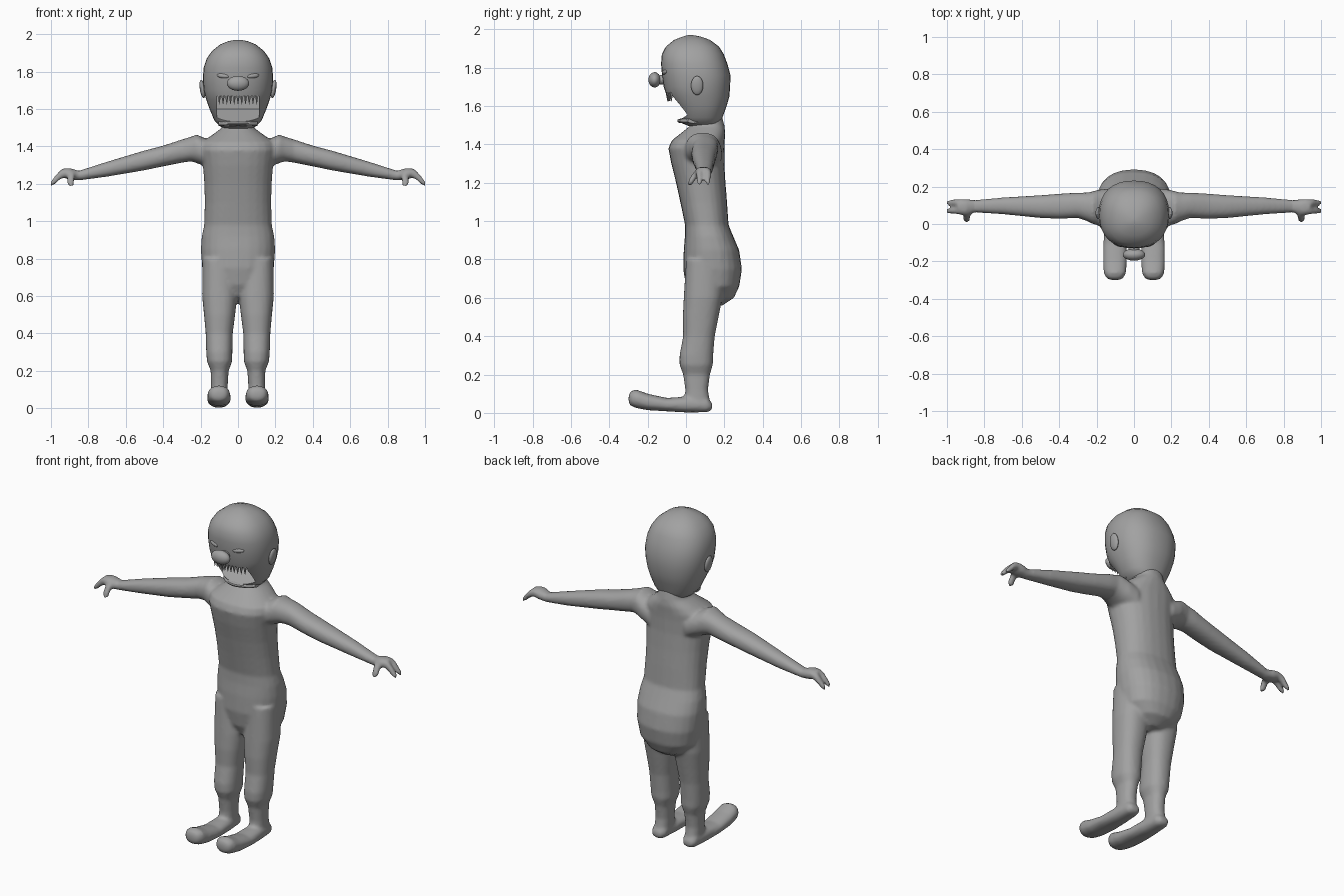
import bpy, bmesh, math
from mathutils import Matrix

if "Cube" in bpy.data.objects:
    bpy.data.objects.remove(bpy.data.objects["Cube"])

grey = bpy.data.materials.new("clay grey")
grey.diffuse_color = (0.36, 0.36, 0.36, 1)
grey.use_nodes = True
grey.node_tree.nodes["Principled BSDF"].inputs["Base Color"].default_value = grey.diffuse_color


def loft(bm, axis, rings, mirror=False, n=24, power=2.3):
    """Closed skin through rounded rings (t, a0, a1, b0, b1) along an axis."""
    for side in ((1, -1) if mirror else (1,)):
        loops = []
        for t, a0, a1, b0, b1 in rings:
            loop = []
            for i in range(n):
                w = 2 * math.pi * i / n
                c, s = math.cos(w), math.sin(w)
                a = (a0 + a1) / 2 + (a1 - a0) / 2 * math.copysign(abs(c) ** (2 / power), c)
                b = (b0 + b1) / 2 + (b1 - b0) / 2 * math.copysign(abs(s) ** (2 / power), s)
                x, y, z = {'x': (t, a, b), 'y': (a, t, b), 'z': (a, b, t)}[axis]
                loop.append(bm.verts.new((side * x, y, z)))
            loops.append(loop)
        faces = [bm.faces.new((p[i], p[(i + 1) % n], q[(i + 1) % n], q[i]))
                 for p, q in zip(loops, loops[1:]) for i in range(n)]
        faces += [bm.faces.new(loops[0]), bm.faces.new(loops[-1])]
        bmesh.ops.recalc_face_normals(bm, faces=faces)


def finish(name, bm, material=True):
    mesh = bpy.data.meshes.new(name)
    bm.to_mesh(mesh)
    bm.free()
    ob = bpy.data.objects.new(name, mesh)
    bpy.context.collection.objects.link(ob)
    if material:
        mesh.materials.append(grey)
    return ob


def activate(ob):
    bpy.ops.object.select_all(action='DESELECT')
    ob.select_set(True)
    bpy.context.view_layer.objects.active = ob


def smooth(ob, angle=40):
    activate(ob)
    bpy.ops.object.shade_smooth_by_angle(angle=math.radians(angle))


def ellipsoid(name, center, size, yaw=0, roll=0):
    bm = bmesh.new()
    m = (Matrix.Translation(center) @ Matrix.Rotation(yaw, 4, 'Z')
         @ Matrix.Rotation(roll, 4, 'Y') @ Matrix.Diagonal((*size, 1)))
    bmesh.ops.create_uvsphere(bm, u_segments=20, v_segments=12, radius=1, matrix=m)
    ob = finish(name, bm)
    smooth(ob, 80)
    return ob


# Body: torso, legs, feet, arms and fingers blended into one skin
bm = bmesh.new()
torso = [(.56, .04, .12, .19), (.60, .12, .03, .25), (.66, .175, .0, .278),
         (.75, .192, -.015, .292), (.85, .199, -.012, .277), (.92, .194, -.006, .247),
         (.98, .181, -.005, .222), (1.1, .178, -.03, .214), (1.2, .18, -.052, .206),
         (1.3, .188, -.077, .2), (1.38, .2, -.092, .2), (1.42, .195, -.075, .202),
         (1.46, .14, -.025, .205), (1.5, .085, .025, .2), (1.56, .078, .03, .185)]
loft(bm, 'z', [(z, -w, w, f, b) for z, w, f, b in torso])
loft(bm, 'z', [(.8, .02, .19, .0, .2), (.6, .004, .192, -.012, .19),
               (.5, .015, .182, -.017, .17), (.4, .028, .173, -.015, .15),
               (.3, .03, .17, -.034, .142), (.25, .031, .166, -.034, .14),
               (.2, .05, .146, -.015, .125), (.12, .055, .145, -.004, .115),
               (.03, .058, .146, -.01, .13)], True)
loft(bm, 'y', [(.137, .075, .13, .015, .05), (.11, .058, .147, .003, .08),
               (0, .048, .157, .002, .085), (-.1, .04, .164, .008, .078),
               (-.2, .038, .166, .014, .1), (-.26, .042, .162, .025, .122),
               (-.287, .055, .15, .036, .115), (-.299, .075, .13, .05, .095)], True)
loft(bm, 'x', [(.12, .0, .19, 1.27, 1.42), (.18, -.01, .185, 1.295, 1.445),
               (.22, .0, .175, 1.31, 1.463), (.25, .015, .168, 1.32, 1.452),
               (.3, .032, .168, 1.313, 1.437), (.4, .028, .162, 1.293, 1.404),
               (.5, .032, .154, 1.272, 1.378), (.7, .052, .142, 1.238, 1.318),
               (.85, .062, .128, 1.218, 1.27), (.9, .045, .133, 1.222, 1.284),
               (.945, .052, .13, 1.236, 1.28)], True)
for y in (.07, .114):
    loft(bm, 'x', [(.92, y - .018, y + .018, 1.24, 1.28),
                   (.955, y - .018, y + .018, 1.22, 1.268),
                   (.98, y - .016, y + .016, 1.197, 1.24),
                   (1.002, y - .012, y + .012, 1.186, 1.212)], True, 12)
loft(bm, 'z', [(1.26, .87, .91, .045, .085), (1.235, .872, .912, .025, .065),
               (1.21, .875, .915, .012, .045), (1.188, .88, .908, .008, .032)], True, 12)
body = finish("body", bm)
activate(body)
rm = body.modifiers.new("blend", 'REMESH')
rm.mode = 'VOXEL'
rm.voxel_size = 0.01
sm = body.modifiers.new("soften", 'SMOOTH')
sm.factor = 0.5
sm.iterations = 5
for name in ("blend", "soften"):
    bpy.ops.object.modifier_apply(modifier=name)
if not body.data.materials:
    body.data.materials.append(grey)
smooth(body, 60)

# Head with a sloping face below the upper lip
bm = bmesh.new()
skull = [(1.49, .06, .03, .165), (1.51, .1, -.02, .18), (1.54, .127, -.03, .19),
         (1.6, .152, -.062, .212), (1.65, .17, -.1, .226), (1.7, .183, -.116, .23),
         (1.76, .188, -.125, .232), (1.82, .184, -.13, .216), (1.87, .167, -.126, .197),
         (1.91, .139, -.105, .172), (1.945, .095, -.062, .125), (1.963, .05, -.015, .075),
         (1.97, .012, .01, .035)]
loft(bm, 'z', [(z, -w, w, f, b) for z, w, f, b in skull], n=32)
head = finish("head", bm)

# Open mouth, cut as a pocket with a rising floor
bm = bmesh.new()
outline = [(-.3, 1.53), (-.03, 1.53), (.08, 1.6), (.08, 1.67), (-.3, 1.67)]
ends = [[bm.verts.new((x, y, z)) for y, z in outline] for x in (-.112, .112)]
for e in ends:
    bm.faces.new(e)
for i in range(5):
    j = (i + 1) % 5
    bm.faces.new((ends[0][i], ends[0][j], ends[1][j], ends[1][i]))
bmesh.ops.recalc_face_normals(bm, faces=bm.faces[:])
cutter = finish("mouth_cutter", bm, False)
cutter.hide_render = True
activate(head)
cut = head.modifiers.new("mouth", 'BOOLEAN')
cut.operation = 'DIFFERENCE'
cut.solver = 'EXACT'
cut.object = cutter
bpy.ops.object.modifier_apply(modifier="mouth")
bpy.data.objects.remove(cutter)
smooth(head, 40)

# Lower lip
bm = bmesh.new()
loft(bm, 'x', [(x, -.046 + 5 * x * x, .01 + 5 * x * x, 1.51, 1.535)
               for x in (-.105, -.08, -.04, 0, .04, .08, .105)], n=12)
smooth(finish("lower_lip", bm))

# Upper teeth
bm = bmesh.new()
for i in range(-5, 6):
    x = i * .02
    m = Matrix.Translation((x, -.096 + 2 * x * x, 1.65)) @ Matrix.Rotation(math.pi, 4, 'X')
    bmesh.ops.create_cone(bm, cap_ends=True, segments=6, radius1=.011, radius2=.001,
                          depth=.05, matrix=m)
finish("upper_teeth", bm)

# Nose and its bridge
ellipsoid("nose", (0, -.164, 1.737), (.06, .032, .04))
ellipsoid("nose_bridge", (0, -.125, 1.737), (.03, .035, .025))

# Eyes and ears
for side, label in ((1, "left"), (-1, "right")):
    ellipsoid(label + "_eye", (side * .08, -.109, 1.777), (.034, .012, .013),
              side * .3, -side * .12)
    ellipsoid(label + "_ear", (side * .19, .058, 1.707), (.014, .032, .05), 0, side * .15)
